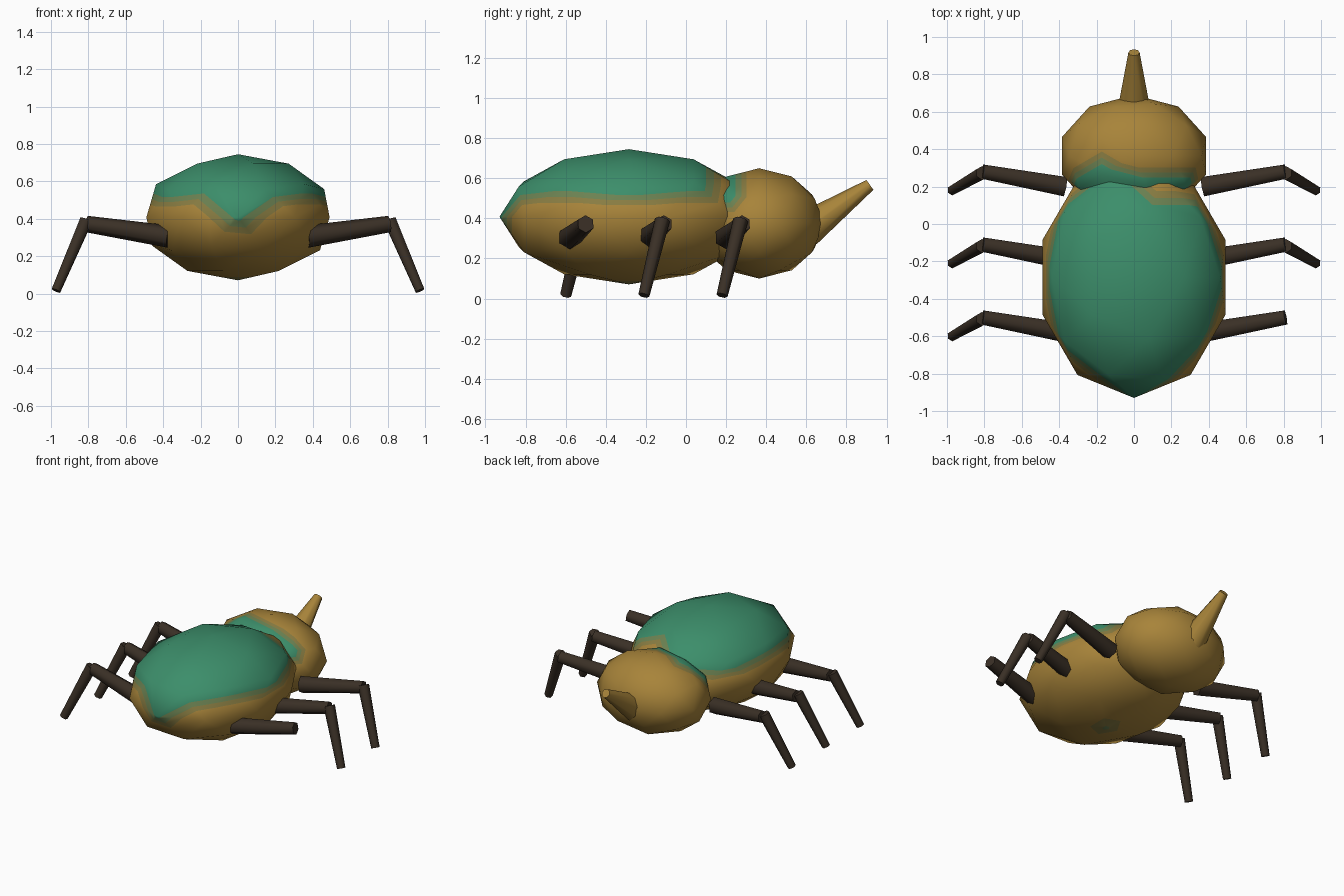
import bpy
import bmesh
import math
from mathutils import Vector

if "Cube" in bpy.data.objects:
    bpy.data.objects.remove(bpy.data.objects["Cube"])


def material(name, rgb):
    mat = bpy.data.materials.new(name)
    mat.use_nodes = True
    mat.diffuse_color = (*rgb, 1)
    bsdf = mat.node_tree.nodes["Principled BSDF"]
    bsdf.inputs["Base Color"].default_value = (*rgb, 1)
    bsdf.inputs["Roughness"].default_value = 0.8
    return mat


GOLD = material("gold", (0.39, 0.23, 0.042))
BRONZE = material("bronze", (0.25, 0.205, 0.055))
OLIVE = material("olive", (0.15, 0.225, 0.085))
GREEN = material("shell green", (0.045, 0.27, 0.145))
DARK = material("dark brown", (0.042, 0.029, 0.019))
SHELL = [GOLD, BRONZE, OLIVE, GREEN]
BANDS = (0.39, 0.55, 0.72)   # weight limits between the shell colours


def finish(name, bm, mats):
    bmesh.ops.recalc_face_normals(bm, faces=bm.faces[:])
    mesh = bpy.data.meshes.new(name)
    bm.to_mesh(mesh)
    bm.free()
    for mat in mats:
        mesh.materials.append(mat)
    obj = bpy.data.objects.new(name, mesh)
    bpy.context.collection.objects.link(obj)
    bpy.ops.object.select_all(action='DESELECT')
    obj.select_set(True)
    bpy.context.view_layer.objects.active = obj
    bpy.ops.object.shade_smooth_by_angle(angle=math.radians(70))
    return obj


def banded_ball(name, centre, size, rule):
    """Low-poly ball whose faces are cut along bands of a paint weight."""
    bm = bmesh.new()
    bmesh.ops.create_icosphere(bm, subdivisions=2, radius=1)
    weight = bm.verts.layers.float.new("paint")
    for v in bm.verts:
        v[weight] = rule(v.co)
    for limit in BANDS:
        cuts = []
        for e in bm.edges[:]:
            a, b = e.verts
            wa, wb = a[weight], b[weight]
            if (wa - limit) * (wb - limit) < 0:
                _, v = bmesh.utils.edge_split(e, a, (limit - wa) / (wb - wa))
                v[weight] = limit
                cuts.append(v)
        bmesh.ops.connect_verts(bm, verts=cuts)
    for f in bm.faces:
        mean = sum(v[weight] for v in f.verts) / len(f.verts)
        f.material_index = sum(mean > limit for limit in BANDS)
    bm.verts.layers.float.remove(weight)
    for v in bm.verts:
        v.co = Vector(c + s * p for c, s, p in zip(centre, size, v.co))
    return finish(name, bm, SHELL)


def taper(name, start, end, r1, r2, sides, mat):
    """Tapered rod between two points."""
    start, end = Vector(start), Vector(end)
    axis = end - start
    bm = bmesh.new()
    bmesh.ops.create_cone(bm, cap_ends=True, segments=sides, radius1=r1,
                          radius2=r2, depth=axis.length)
    turn = axis.to_track_quat('Z', 'Y')
    for v in bm.verts:
        v.co = turn @ v.co + (start + end) / 2
    return finish(name, bm, [mat])


# Paint rules on the unit ball
def body_paint(p):
    if p.z < -0.95:
        return 0.6                       # faint belly spot
    if p.y < -0.95:
        return 0.8                       # tail tip
    bare_corner = p.x > 0 and p.y > 0.8
    return 1.0 if p.z > 0.4 and not bare_corner else 0.0


def head_paint(p):
    return 1.0 if p.z > 0.4 and p.y < -0.28 else 0.0


# Body, head and horn
banded_ball("body", (0, -0.285, 0.408), (0.515, 0.645, 0.337), body_paint)
banded_ball("head", (0, 0.365, 0.375), (0.405, 0.325, 0.275), head_paint)
taper("horn", (0, 0.60, 0.345), (0, 0.917, 0.567), 0.09, 0.03, 8, GOLD)

# Legs: three pairs, the left rear one ends at the knee
for side, s in (("left", 1), ("right", -1)):
    for i, place in enumerate(("front", "middle", "rear")):
        y = -0.39 * i
        taper(f"{side}_{place}_upper_leg", (s * 0.37, y + 0.2, 0.305),
              (s * 0.81, y + 0.28, 0.372), 0.06, 0.044, 6, DARK)
        if (side, place) != ("left", "rear"):
            taper(f"{side}_{place}_lower_leg", (s * 0.812, y + 0.272, 0.392),
                  (s * 0.973, y + 0.18, 0.016), 0.038, 0.028, 6, DARK)
